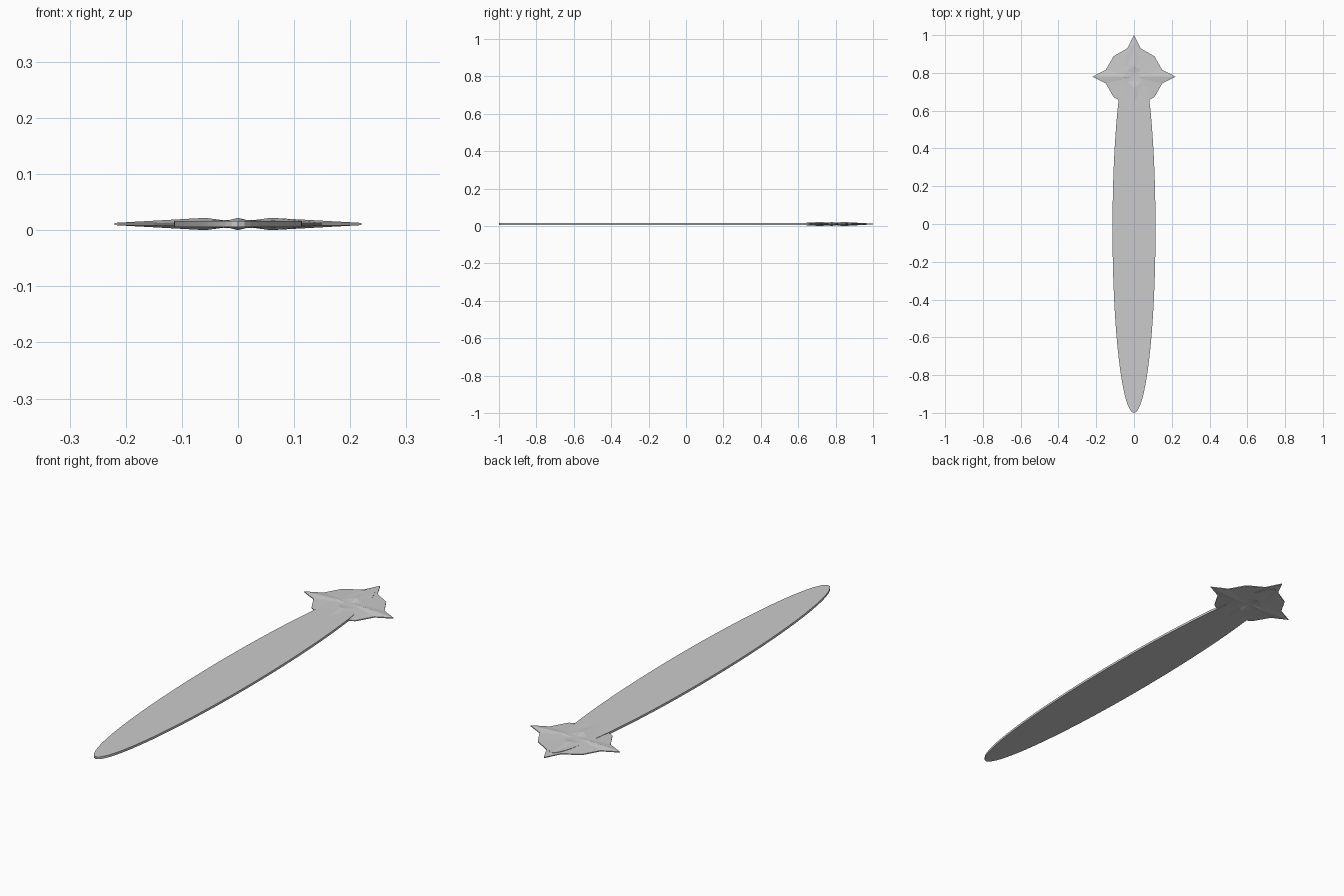
import bpy, bmesh
from math import sin, cos, pi

if "Cube" in bpy.data.objects:
    bpy.data.objects.remove(bpy.data.objects["Cube"])

ZC = 0.011       # mid-plane height
STAR_Y = 0.78    # star centre


def finish(bm, name):
    bmesh.ops.recalc_face_normals(bm, faces=bm.faces)
    me = bpy.data.meshes.new(name)
    bm.to_mesh(me)
    bm.free()
    ob = bpy.data.objects.new(name, me)
    bpy.context.collection.objects.link(ob)
    return ob


# long flat elliptical blade
def blade(a=0.114, y0=-1.0, y1=0.95, half=0.005, n=64):
    bm = bmesh.new()
    c, b = (y0 + y1) / 2, (y1 - y0) / 2
    ring = [bm.verts.new((a * cos(2 * pi * i / n), c + b * sin(2 * pi * i / n), ZC - half))
            for i in range(n)]
    face = bm.faces.new(ring)
    ext = bmesh.ops.extrude_face_region(bm, geom=[face], use_keep_orig=True)
    top = [v for v in ext["geom"] if isinstance(v, bmesh.types.BMVert)]
    bmesh.ops.translate(bm, verts=top, vec=(0, 0, 2 * half))
    return finish(bm, "blade")


# star ornament: (angle, radius) cycle of tip, notch, shoulder, notch
def star():
    bm = bmesh.new()
    angles = [0, 13.3, 45, 76.7]
    outer_r = [0.22, 0.154, 0.153, 0.154]
    inner_r = [0.058, 0.05, 0.048, 0.05]
    inner_h = [0.011, 0.0075, 0.0058, 0.0075]

    def ring(radii, heights, sign):
        out = []
        for q in range(4):
            for a, r, h in zip(angles, radii, heights):
                t = (a + 90 * q) * pi / 180
                out.append(bm.verts.new((r * cos(t), STAR_Y + r * sin(t), ZC + sign * h)))
        return out

    rims = []
    for s in (1, -1):
        rim = ring(outer_r, [0.002] * 4, s)
        ridge = ring(inner_r, inner_h, s)
        mid = bm.verts.new((0, STAR_Y, ZC + s * 0.003))
        for i in range(16):
            j = (i + 1) % 16
            bm.faces.new((rim[i], rim[j], ridge[j], ridge[i]))
            bm.faces.new((ridge[i], ridge[j], mid))
        rims.append(rim)
    for i in range(16):
        j = (i + 1) % 16
        bm.faces.new((rims[0][i], rims[0][j], rims[1][j], rims[1][i]))
    return finish(bm, "star_ornament")


blade()
star()
